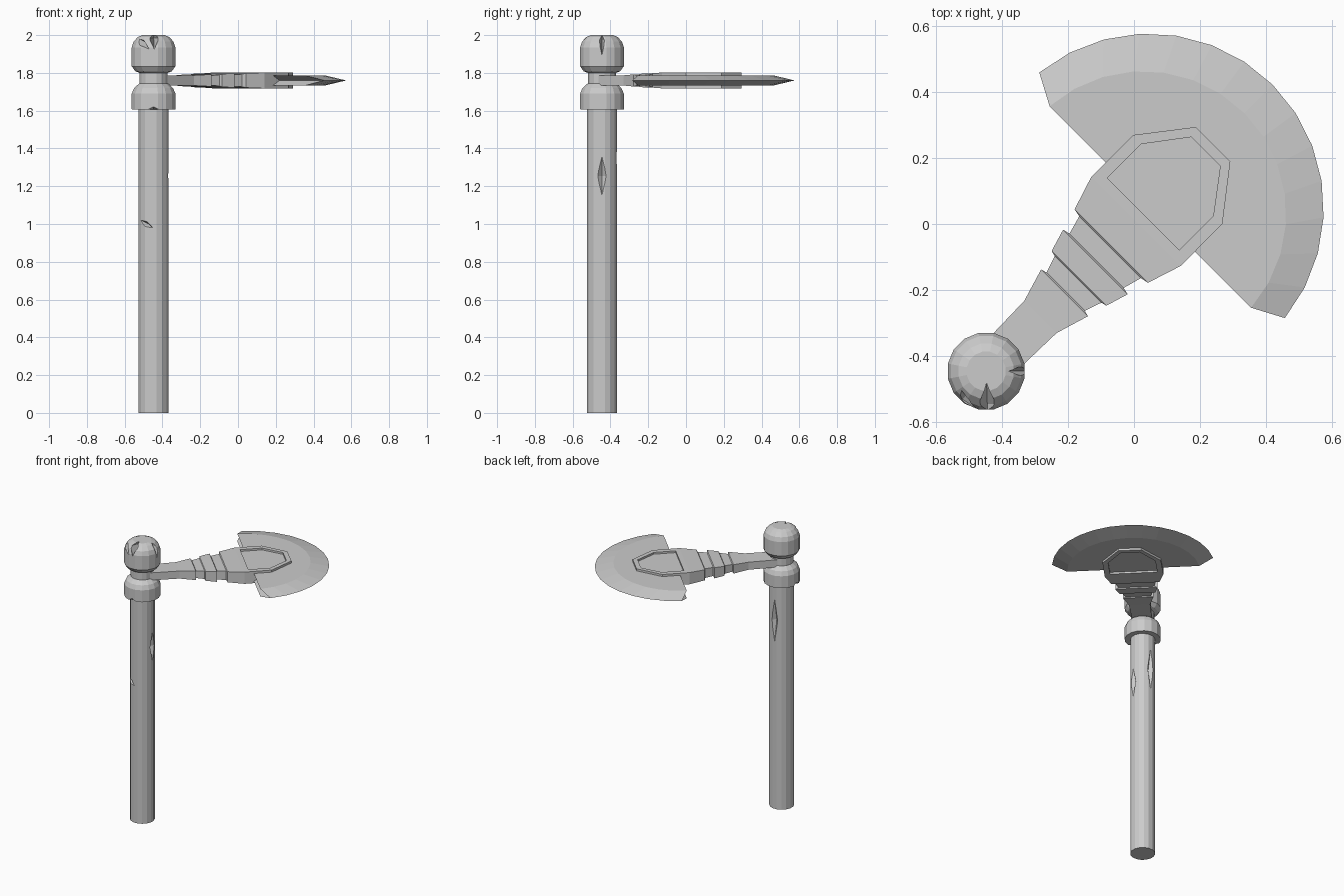
import bpy, bmesh
from math import radians, cos, sin, pi
from mathutils import Matrix, Vector

cube = bpy.data.objects.get("Cube")
if cube:
    bpy.data.objects.remove(cube, do_unlink=True)

stone = bpy.data.materials.new("stone_grey")
stone.use_nodes = True
GREY = (0.6, 0.6, 0.6, 1)
stone.diffuse_color = GREY
stone.node_tree.nodes["Principled BSDF"].inputs["Base Color"].default_value = GREY

POST = Vector((-0.447, -0.445, 0))
POST_PLACE = Matrix.Translation(POST)
HEAD_PLACE = Matrix.Translation(POST + Vector((0, 0, 1.76))) @ Matrix.Rotation(radians(45), 4, 'Z')


def finish(name, bm, place):
    bmesh.ops.recalc_face_normals(bm, faces=bm.faces)
    mesh = bpy.data.meshes.new(name)
    bm.to_mesh(mesh)
    bm.free()
    mesh.materials.append(stone)
    obj = bpy.data.objects.new(name, mesh)
    obj.matrix_world = place
    bpy.context.collection.objects.link(obj)
    return obj


def loft(name, rings, place):
    """Skin a series of equal closed rings and cap both ends."""
    bm = bmesh.new()
    loops = [[bm.verts.new(p) for p in ring] for ring in rings]
    n = len(loops[0])
    for a, b in zip(loops, loops[1:]):
        for i in range(n):
            j = (i + 1) % n
            bm.faces.new((a[i], a[j], b[j], b[i]))
    bm.faces.new(loops[0])
    bm.faces.new(loops[-1])
    return finish(name, bm, place)


def lathe(name, profile, sides=16):
    turn = [2 * pi * (i + 0.5) / sides for i in range(sides)]
    return loft(name, [[(r * cos(t), r * sin(t), z) for t in turn] for r, z in profile], POST_PLACE)


def chip(angle, radius, z, width, height, depth, roll=0):
    """Diamond-shaped cutter sunk into the post at a given bearing."""
    bm = bmesh.new()
    for axis, size in enumerate((depth, width, height)):
        for sign in (-1, 1):
            p = [0, 0, 0]
            p[axis] = sign * size
            bm.verts.new(p)
    bmesh.ops.convex_hull(bm, input=bm.verts)
    place = (POST_PLACE @ Matrix.Rotation(radians(angle), 4, 'Z')
             @ Matrix.Translation((radius, 0, z)) @ Matrix.Rotation(radians(roll), 4, 'X'))
    return finish("chip_cutter", bm, place)


def carve(obj, cutters):
    for cutter in cutters:
        cutter.hide_render = True
        mod = obj.modifiers.new("carve", 'BOOLEAN')
        mod.operation = 'DIFFERENCE'
        mod.solver = 'EXACT'
        mod.object = cutter
    bpy.context.view_layer.update()
    graph = bpy.context.evaluated_depsgraph_get()
    mesh = bpy.data.meshes.new_from_object(obj.evaluated_get(graph))
    obj.modifiers.clear()
    obj.data = mesh
    for cutter in cutters:
        bpy.data.objects.remove(cutter, do_unlink=True)


# Shaft with chipped gouges
shaft = lathe("shaft", [(0.081, 0), (0.081, 1.62)])
carve(shaft, [
    chip(0, 0.08, 1.255, 0.025, 0.105, 0.025),
    chip(90, 0.08, 1.35, 0.025, 0.155, 0.025),
    chip(-120, 0.08, 1.0, 0.014, 0.055, 0.03, 62),
])

# Collar below the axe head
collar = lathe("collar", [(0.118, 1.605), (0.118, 1.69), (0.105, 1.72), (0.082, 1.74), (0.076, 1.745)])
carve(collar, [chip(a, 0.118, 1.6, 0.045, 0.022, 0.04) for a in (-90, 180)])

# Narrow neck and rounded pommel
lathe("post_neck", [(0.076, 1.735), (0.076, 1.81)])
pommel = lathe("pommel", [(0.076, 1.8), (0.098, 1.808), (0.118, 1.835), (0.118, 1.935),
                          (0.108, 1.965), (0.085, 1.99), (0.06, 2.0)])
carve(pommel, [
    chip(0, 0.118, 1.975, 0.018, 0.085, 0.065),
    chip(-88, 0.1, 1.985, 0.026, 0.075, 0.08),
    chip(-125, 0.11, 1.96, 0.018, 0.06, 0.045, 55),
])

# Stepped axe body: distance from post, half width, half thickness
SECTIONS = [
    (0.03, 0.064, 0.027), (0.232, 0.069, 0.027), (0.335, 0.100, 0.032),
    (0.340, 0.082, 0.026), (0.393, 0.100, 0.029), (0.397, 0.117, 0.034),
    (0.467, 0.138, 0.038), (0.472, 0.116, 0.031), (0.530, 0.132, 0.033),
    (0.535, 0.157, 0.038), (0.641, 0.191, 0.042), (0.820, 0.190, 0.042),
    (0.970, 0.074, 0.042),
]
body = loft("axe_body", [[(u, -v, -h), (u, v, -h), (u, v, h), (u, -v, h)] for u, v, h in SECTIONS], HEAD_PLACE)

# Recessed panels on both cheeks
HALF = [(0.672, 0.154), (0.817, 0.154), (0.939, 0.062)]
PANEL = HALF + [(u, -v) for u, v in reversed(HALF)]
carve(body, [loft("panel_cutter", [[(u, v, side * z) for u, v in PANEL] for z in (0.029, 0.08)], HEAD_PLACE)
             for side in (-1, 1)])

# Crescent blade: flat cheeks, bevelled to a sharp rim
STEPS = 14


def arc(centre, radius, spread, z):
    return [(centre + radius * cos(t), radius * sin(t), z)
            for t in (radians(spread * (2 * i / STEPS - 1)) for i in range(STEPS + 1))]


loft("blade", [arc(0.672, 0.432, 86, -0.027), arc(0.697, 0.528, 84, 0), arc(0.672, 0.432, 86, 0.027)], HEAD_PLACE)
